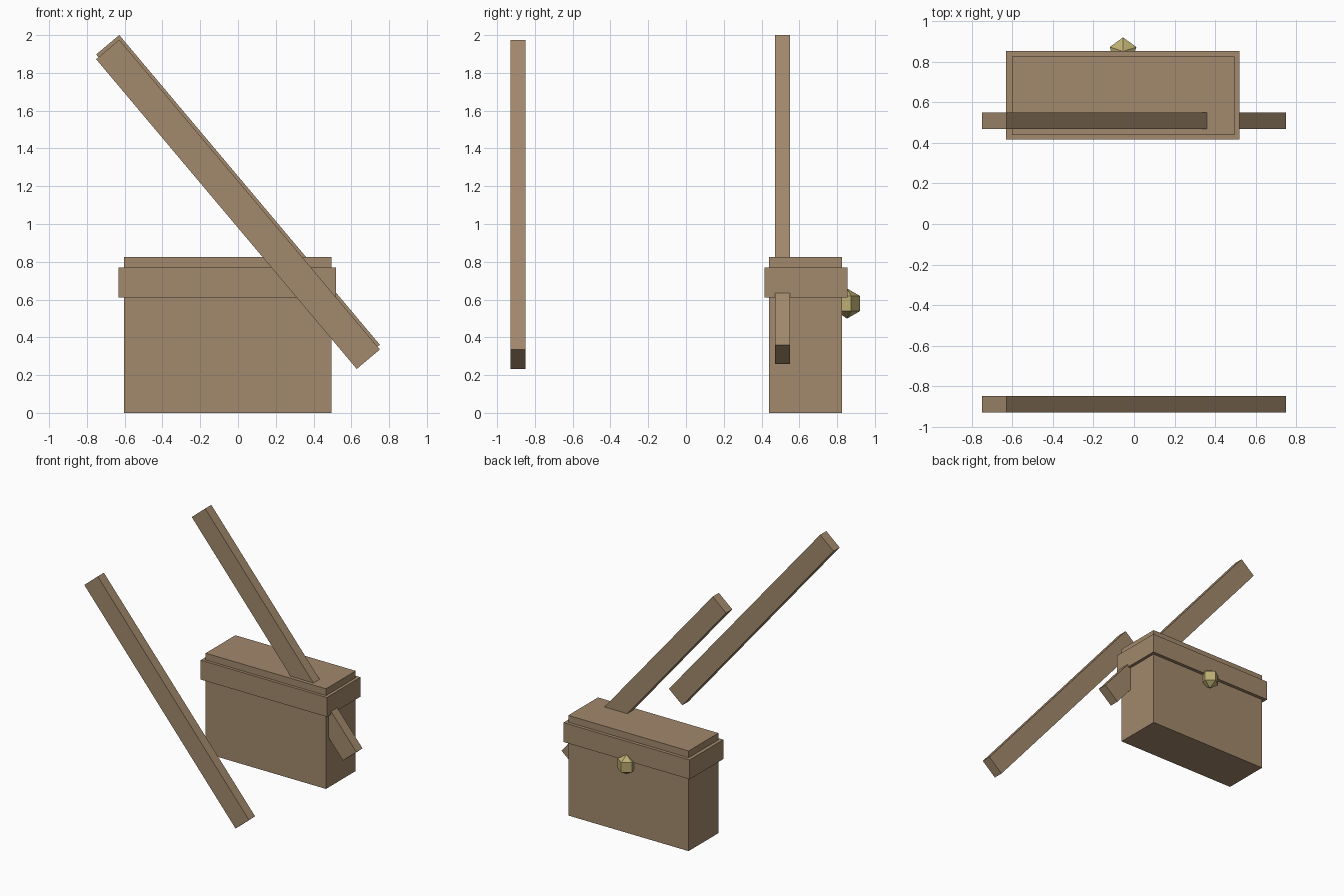
import bpy, math
from mathutils import Vector

if "Cube" in bpy.data.objects:
    bpy.data.objects.remove(bpy.data.objects["Cube"])


def material(name, color):
    m = bpy.data.materials.new(name)
    m.diffuse_color = (*color, 1)
    m.use_nodes = True
    m.node_tree.nodes["Principled BSDF"].inputs["Base Color"].default_value = m.diffuse_color
    return m


WOOD = material("wood", (0.36, 0.25, 0.15))
BRASS = material("brass", (0.50, 0.42, 0.17))


def box(name, lo, hi):
    lo, hi = Vector(lo), Vector(hi)
    bpy.ops.mesh.primitive_cube_add(size=1, location=(lo + hi) / 2)
    ob = bpy.context.object
    ob.name = name
    ob.scale = hi - lo
    ob.data.materials.append(WOOD)
    return ob


# Case with a wider band around its lid
box("case_body", (-0.603, 0.44, 0), (0.495, 0.827, 0.826))
box("lid_band", (-0.632, 0.416, 0.61), (0.52, 0.854, 0.77))

# Two slanted parallel beams, the rear one passing through the case
for name, y, z in (("front_beam", -0.89, 1.104), ("rear_beam", 0.51, 1.129)):
    beam = box(name, (-1.0715, y - 0.04, z - 0.08), (1.0715, y + 0.04, z + 0.08))
    beam.rotation_euler.y = math.radians(49.92)

# Faceted five-sided latch knob on the back
bpy.ops.mesh.primitive_uv_sphere_add(segments=5, ring_count=2, radius=0.08,
                                     location=(-0.054, 0.852, 0.579))
knob = bpy.context.object
knob.name = "latch_knob"
knob.data.materials.append(BRASS)
